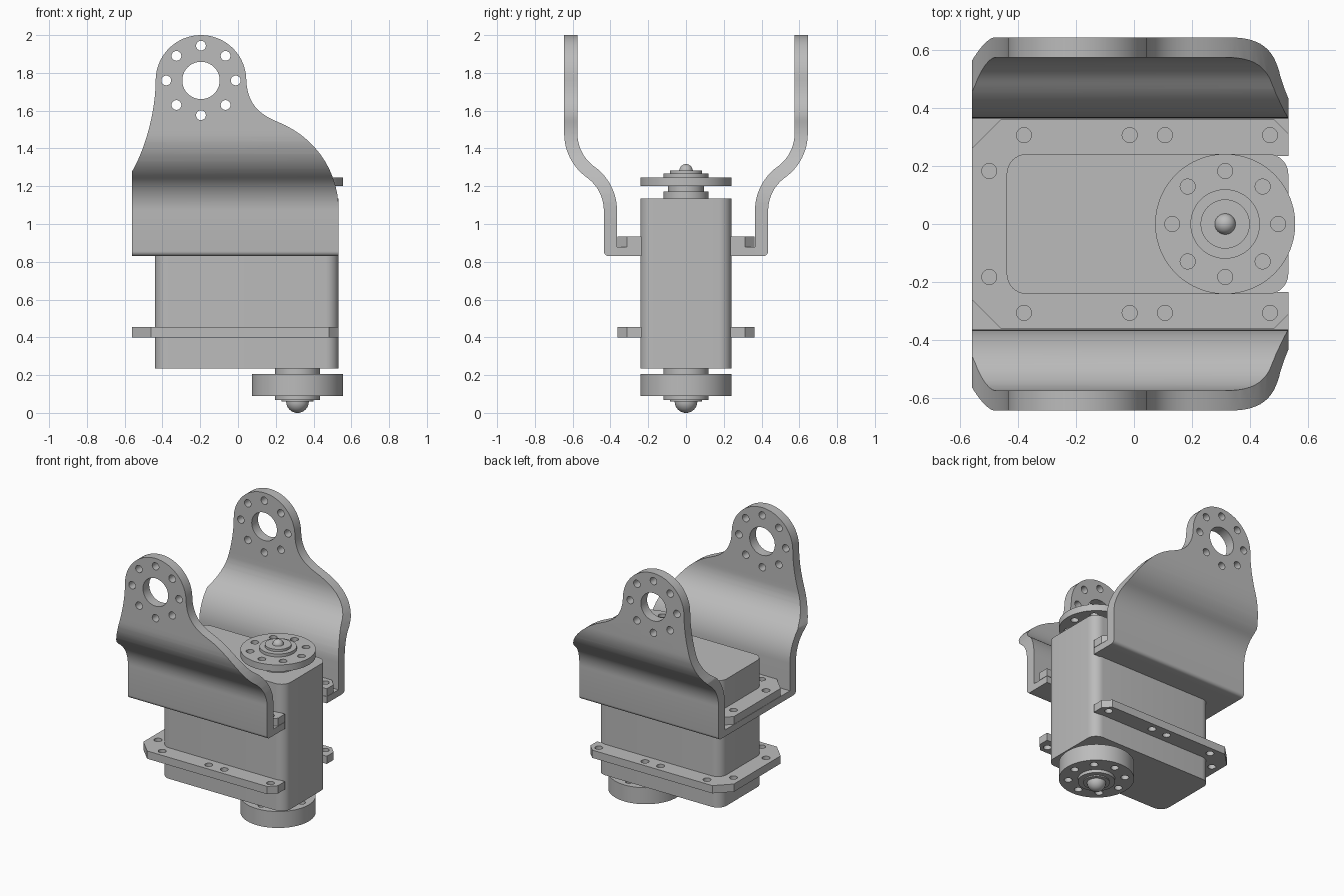
import bpy, bmesh, math
from mathutils import Vector
from mathutils.geometry import interpolate_bezier

if "Cube" in bpy.data.objects:
    bpy.data.objects.remove(bpy.data.objects["Cube"])

GREY = (0.5, 0.5, 0.5, 1)
mat = bpy.data.materials.new("grey metal")
mat.use_nodes = True
mat.diffuse_color = GREY
mat.node_tree.nodes["Principled BSDF"].inputs["Base Color"].default_value = GREY

SHAFT_X = 0.315
HOLE = 0.026


def circle(cx, cy, r, n=32):
    return [(cx + r * math.cos(2 * math.pi * i / n), cy + r * math.sin(2 * math.pi * i / n))
            for i in range(n)]


def arc(cx, cy, r, a0, a1, n=8):
    angles = [math.radians(a0 + (a1 - a0) * i / n) for i in range(n + 1)]
    return [(cx + r * math.cos(a), cy + r * math.sin(a)) for a in angles]


def ring_of_holes(cx, cy, r):
    return [circle(cx + r * math.cos(i * math.pi / 4), cy + r * math.sin(i * math.pi / 4), HOLE, 20)
            for i in range(8)]


def prism(name, outlines, axis, lo, hi):
    """Extrude closed 2D outlines along an axis, as one object."""
    place = {"x": lambda p, h: (h, p[0], p[1]),
             "y": lambda p, h: (p[0], h, p[1]),
             "z": lambda p, h: (p[0], p[1], h)}[axis]
    bm = bmesh.new()
    for pts in outlines:
        face = bm.faces.new([bm.verts.new(place(p, lo)) for p in pts])
        ext = bmesh.ops.extrude_face_region(bm, geom=[face], use_keep_orig=True)
        move = Vector(place((0, 0), hi - lo))
        bmesh.ops.translate(bm, vec=move,
                            verts=[v for v in ext["geom"] if isinstance(v, bmesh.types.BMVert)])
    return finish(name, bm)


def lathe(name, profile):
    """Turn an (r, z) profile around the shaft axis."""
    bm = bmesh.new()
    verts = [bm.verts.new((SHAFT_X + r, 0, z)) for r, z in profile]
    edges = [bm.edges.new(pair) for pair in zip(verts, verts[1:])]
    bmesh.ops.spin(bm, geom=verts + edges, cent=(SHAFT_X, 0, 0), axis=(0, 0, 1),
                   angle=2 * math.pi, steps=48)
    bmesh.ops.remove_doubles(bm, verts=bm.verts, dist=1e-5)
    return finish(name, bm)


def finish(name, bm):
    bmesh.ops.recalc_face_normals(bm, faces=bm.faces)
    me = bpy.data.meshes.new(name)
    bm.to_mesh(me)
    bm.free()
    me.materials.append(mat)
    ob = bpy.data.objects.new(name, me)
    bpy.context.collection.objects.link(ob)
    return ob


def carve(ob, cutter, operation="DIFFERENCE"):
    """Apply a boolean and discard its cutter."""
    mod = ob.modifiers.new("carve", "BOOLEAN")
    mod.operation, mod.solver, mod.object = operation, "EXACT", cutter
    cutter.hide_render = True
    graph = bpy.context.evaluated_depsgraph_get()
    mesh = bpy.data.meshes.new_from_object(ob.evaluated_get(graph))
    ob.modifiers.clear()
    ob.data = mesh
    bpy.data.objects.remove(cutter)


# Motor case with rounded upright edges
R = 0.07
X0, X1, Y = -0.44, 0.533, 0.242
case = (arc(X1 - R, Y - R, R, 0, 90) + arc(X0 + R, Y - R, R, 90, 180)
        + arc(X0 + R, R - Y, R, 180, 270) + arc(X1 - R, R - Y, R, 270, 360))
prism("motor_case", [case], "z", 0.235, 1.135)


# U-shaped flanges with bevelled corners and screw holes
def u_shape(y, big, small):
    half = [(X1, 0.235), (X1, y - small), (X1 - small, y), (-0.56 + big, y), (-0.56, y - big)]
    inner = [(-0.4, 0.235)]
    lower = [(px, -py) for px, py in reversed(half)]
    return half + lower + [(px, -py) for px, py in inner] + inner


screws = [circle(x, s * 0.307, HOLE, 20) for s in (-1, 1) for x in (-0.38, -0.015, 0.107, 0.47)]
screws += [circle(-0.5, s * 0.183, HOLE, 20) for s in (-1, 1)]
for name, z in (("lower_flange", 0.4), ("upper_flange", 0.879)):
    flange = prism(name, [u_shape(0.362, 0.1, 0.05)], "z", z, z + 0.055)
    carve(flange, prism("screw_cutter", screws, "z", z - 0.02, z + 0.075))

# Bracket base plate under the upper flange
prism("bracket_base", [u_shape(0.37, 0.001, 0.001)], "z", 0.83, 0.877)

# Bracket wall: an S-bent sheet, trimmed to its side outline
T, BEND, ANGLE = 0.035, 0.253, 54.2
LOW, HIGH, START, END = 0.4, 0.61, 1.07, 1.48


def sheet_side(d):
    return (arc(LOW + BEND, START, BEND - d, 180, 180 - ANGLE, 12)
            + arc(HIGH - BEND, END, BEND + d, -ANGLE, 0, 12) + [(HIGH + d, 2.1)])


sheet = ([(LOW - T, 0.83)] + sheet_side(-T) + sheet_side(T)[::-1]
         + arc(LOW + T - 0.025, 0.855, 0.025, 0, -90, 5))


def bezier(*pts):
    a, h1, h2, b = [Vector((p[0], p[1], 0)) for p in pts]
    return [(v.x, v.y) for v in interpolate_bezier(a, h1, h2, b, 14)]


EAR = (-0.196, 1.76)
outline = [(X1, 0.8), (-0.56, 0.8)]
outline += bezier((-0.56, 1.28), (-0.5, 1.38), (-0.436, 1.58), (-0.436, 1.76))[:-1]
outline += arc(*EAR, 0.24, 180, 0, 32)
outline += bezier((0.044, 1.76), (0.05, 1.63), (0.12, 1.58), (0.2, 1.545))[1:]
outline += bezier((0.2, 1.545), (0.42, 1.46), (X1, 1.27), (X1, 1.07))[1:]

for name, side in (("back_bracket_wall", 1), ("front_bracket_wall", -1)):
    wall = prism(name, [[(side * y, z) for y, z in sheet]], "x", -0.7, 0.7)
    carve(wall, prism("trim", [outline], "y", side * 0.3, side * 0.75), "INTERSECT")
    holes = [circle(*EAR, 0.099, 40)] + ring_of_holes(*EAR, 0.184)
    carve(wall, prism("ear_cutter", holes, "y", side * 0.5, side * 0.75))

# Output horns: drilled discs on stepped hubs
for name, lo, hi in (("upper_horn", 1.2, 1.247), ("lower_horn", 0.09, 0.207)):
    horn = prism(name, [circle(SHAFT_X, 0, 0.242, 64)], "z", lo, hi)
    carve(horn, prism("horn_cutter", ring_of_holes(SHAFT_X, 0, 0.183), "z", lo - 0.01, hi + 0.01))

# Hubs with domed screw heads
lathe("upper_hub", [(0, 1.13), (0.12, 1.13), (0.12, 1.173), (0.095, 1.173), (0.095, 1.21),
                    (0.12, 1.21), (0.12, 1.268), (0.085, 1.268), (0.085, 1.284)]
      + [(0.036, 1.284)] + arc(0, 1.281, 0.036, 10, 90, 8))
lathe("lower_hub", [(0, 0.24), (0.12, 0.24), (0.12, 0.068), (0.085, 0.068), (0.085, 0.06)]
      + arc(0, 0.06, 0.06, 0, -90, 10))

# Smooth rounded faces, crisp edges
bpy.ops.object.select_all(action="DESELECT")
for ob in bpy.context.collection.objects:
    if ob.type == "MESH":
        ob.select_set(True)
        bpy.context.view_layer.objects.active = ob
bpy.ops.object.shade_smooth_by_angle(angle=math.radians(30))
